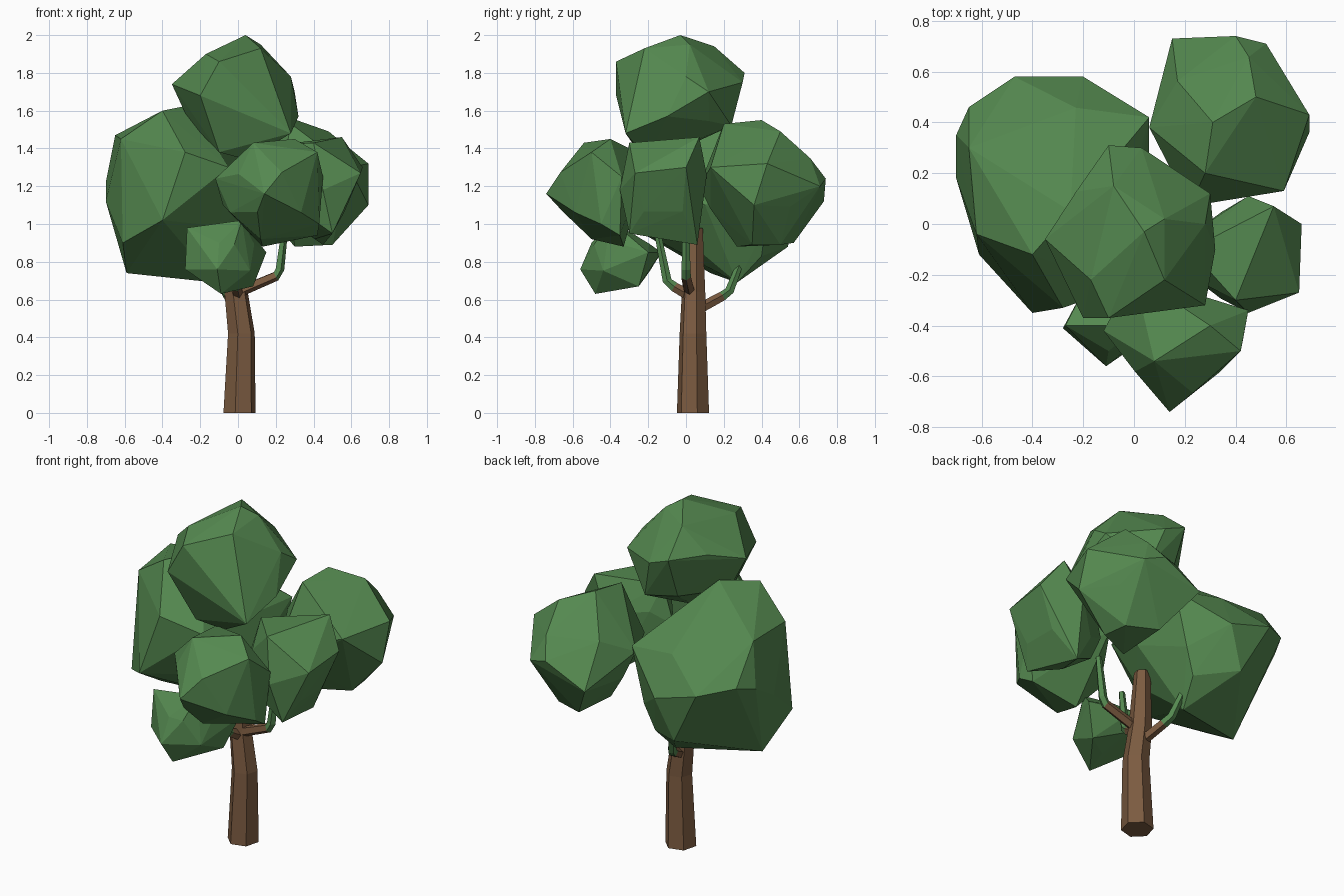
import bpy
import bmesh
import math
import random
from mathutils import Vector

random.seed(4)

cube = bpy.data.objects.get("Cube")
if cube:
    bpy.data.objects.remove(cube, do_unlink=True)


def make_material(name, rgb):
    material = bpy.data.materials.new(name)
    material.use_nodes = True
    colour = (*rgb, 1.0)
    material.diffuse_color = colour
    material.node_tree.nodes["Principled BSDF"].inputs["Base Color"].default_value = colour
    return material


leaf_green = make_material("leaf green", (0.09, 0.25, 0.08))
bark_brown = make_material("bark brown", (0.2, 0.105, 0.052))


def finish_object(name, bm, materials):
    """Turn a bmesh into a flat-shaded object."""
    bmesh.ops.recalc_face_normals(bm, faces=bm.faces[:])
    mesh = bpy.data.meshes.new(name)
    bm.to_mesh(mesh)
    bm.free()
    for material in materials:
        mesh.materials.append(material)
    obj = bpy.data.objects.new(name, mesh)
    bpy.context.collection.objects.link(obj)
    return obj


def leaf_clump(name, tips, fullness=0.9):
    """Faceted clump: a rough icosphere body wrapped together with its outer tips."""
    points = [Vector(tip) for tip in tips]
    low = Vector([min(p[axis] for p in points) for axis in range(3)])
    high = Vector([max(p[axis] for p in points) for axis in range(3)])
    centre = (low + high) / 2
    half = (high - low) / 2 * fullness

    bm = bmesh.new()
    bmesh.ops.create_icosphere(bm, subdivisions=1, radius=1.0)
    for vert in bm.verts:
        rough = random.uniform(0.9, 1.0)
        vert.co = centre + Vector([vert.co[axis] * half[axis] * rough for axis in range(3)])
    bmesh.ops.delete(bm, geom=bm.edges[:], context="EDGES_FACES")
    for point in points:
        bm.verts.new(point)
    bmesh.ops.convex_hull(bm, input=bm.verts[:])
    loose = [vert for vert in bm.verts if not vert.link_faces]
    bmesh.ops.delete(bm, geom=loose, context="VERTS")
    return finish_object(name, bm, [leaf_green])


def limb(name, path, radii, sides, start_angle=0.0, upright=False, green_from=None):
    """Tapered tube along a path; segments from green_from on are leaf green."""
    path = [Vector(p) for p in path]
    bm = bmesh.new()
    rings = []
    for i, (point, radius) in enumerate(zip(path, radii)):
        before, after = path[max(i - 1, 0)], path[min(i + 1, len(path) - 1)]
        along = Vector((0, 0, 1)) if upright else (after - before).normalized()
        turn = Vector((0, 0, 1)).rotation_difference(along)
        ring = []
        for k in range(sides):
            angle = start_angle + math.tau * k / sides
            offset = Vector((math.cos(angle), math.sin(angle), 0)) * radius
            ring.append(bm.verts.new(point + turn @ offset))
        rings.append(ring)
    for i in range(len(rings) - 1):
        for k in range(sides):
            n = (k + 1) % sides
            face = bm.faces.new((rings[i][k], rings[i][n], rings[i + 1][n], rings[i + 1][k]))
            face.material_index = int(green_from is not None and i >= green_from)
    bm.faces.new(rings[0])
    bm.faces.new(rings[-1])
    return finish_object(name, bm, [bark_brown, leaf_green])


# Trunk: six-sided, leaning a little as it rises
limb("trunk",
     [(0.008, 0.037, 0), (0.018, 0.037, 0.42), (-0.01, 0.04, 0.64), (-0.02, 0.045, 0.98)],
     [0.088, 0.073, 0.064, 0.045], 6, start_angle=math.radians(15), upright=True)

# Branches: brown at the trunk, green further out
branch_paths = {
    "left_branch": [(0.0, 0.02, 0.64), (0.2, 0.0, 0.725), (0.22, 0.0, 0.76), (0.25, 0.0, 1.0)],
    "front_branch": [(0.0, 0.02, 0.62), (-0.01, -0.06, 0.665), (-0.02, -0.1, 0.7), (-0.04, -0.15, 0.95)],
    "back_branch": [(0.0, 0.05, 0.54), (-0.05, 0.19, 0.615), (-0.07, 0.23, 0.645), (-0.11, 0.29, 0.8)],
}
for branch_name, branch_path in branch_paths.items():
    limb(branch_name, branch_path, [0.03, 0.027, 0.025, 0.018], 5, green_from=1)

# Foliage clumps
leaf_clump("top_foliage", [
    (0.04, -0.03, 2.0), (-0.08, 0.15, 1.94), (0.12, 0.02, 1.95), (0.28, 0.0, 1.78),
    (0.3, 0.12, 1.7), (0.32, -0.1, 1.57), (-0.1, 0.31, 1.8), (0.03, 0.3, 1.75),
    (-0.35, -0.06, 1.74), (-0.17, -0.22, 1.9), (-0.1, -0.37, 1.86), (0.12, -0.22, 1.93),
    (0.28, -0.32, 1.48), (-0.2, -0.37, 1.68), (-0.1, -0.25, 1.38), (0.05, -0.2, 1.34),
    (0.1, 0.24, 1.52)])

leaf_clump("right_foliage", [
    (-0.65, 0.3, 1.47), (-0.62, -0.04, 1.45), (-0.4, -0.12, 1.6), (-0.25, 0.05, 1.63),
    (-0.7, 0.35, 1.22), (-0.7, 0.18, 1.12), (-0.65, 0.46, 1.25), (-0.47, 0.58, 1.2),
    (-0.2, 0.58, 1.12), (0.06, 0.42, 1.3), (-0.61, -0.12, 0.9), (-0.59, 0.13, 0.74),
    (-0.4, -0.35, 1.02), (-0.12, 0.27, 0.69), (-0.28, -0.33, 1.38), (-0.05, -0.25, 1.3),
    (-0.02, 0.42, 0.98), (-0.08, 0.4, 0.83), (0.06, 0.1, 1.1), (-0.3, 0.54, 0.88)])

leaf_clump("back_left_foliage", [
    (0.31, 0.4, 1.55), (0.48, 0.5, 1.49), (0.28, 0.2, 1.53), (0.69, 0.43, 1.32),
    (0.69, 0.36, 1.1), (0.52, 0.71, 1.2), (0.4, 0.74, 1.24), (0.15, 0.73, 1.12),
    (0.59, 0.13, 1.3), (0.22, 0.07, 1.2), (0.06, 0.38, 1.25), (0.48, 0.5, 0.89),
    (0.3, 0.57, 0.9), (0.3, 0.27, 0.88), (0.5, 0.35, 0.89), (0.28, 0.13, 1.08)])

leaf_clump("left_foliage", [
    (0.55, 0.07, 1.46), (0.45, 0.11, 1.26), (0.66, 0.0, 1.3), (0.65, -0.27, 1.27),
    (0.4, -0.3, 1.43), (0.45, -0.35, 1.18), (0.45, 0.06, 0.89), (0.5, -0.3, 0.95),
    (0.15, -0.1, 1.2), (0.22, -0.1, 1.42)])

leaf_clump("front_foliage", [
    (0.14, -0.74, 1.16), (0.08, -0.54, 1.43), (0.3, -0.4, 1.45), (0.42, -0.5, 1.38),
    (0.45, -0.34, 1.25), (0.43, -0.45, 1.0), (-0.12, -0.42, 1.24), (0.12, -0.5, 0.92),
    (0.42, -0.35, 0.94), (0.0, -0.2, 1.35), (-0.08, -0.38, 1.1), (0.13, -0.33, 0.88)],
    fullness=0.85)

leaf_clump("low_foliage", [
    (-0.11, -0.56, 0.76), (-0.1, -0.5, 0.9), (-0.28, -0.41, 0.76), (-0.27, -0.4, 0.98),
    (-0.09, -0.48, 0.63), (0.08, -0.25, 0.67), (0.15, -0.2, 0.85), (0.02, -0.4, 1.02),
    (-0.1, -0.13, 0.85)], fullness=0.85)
